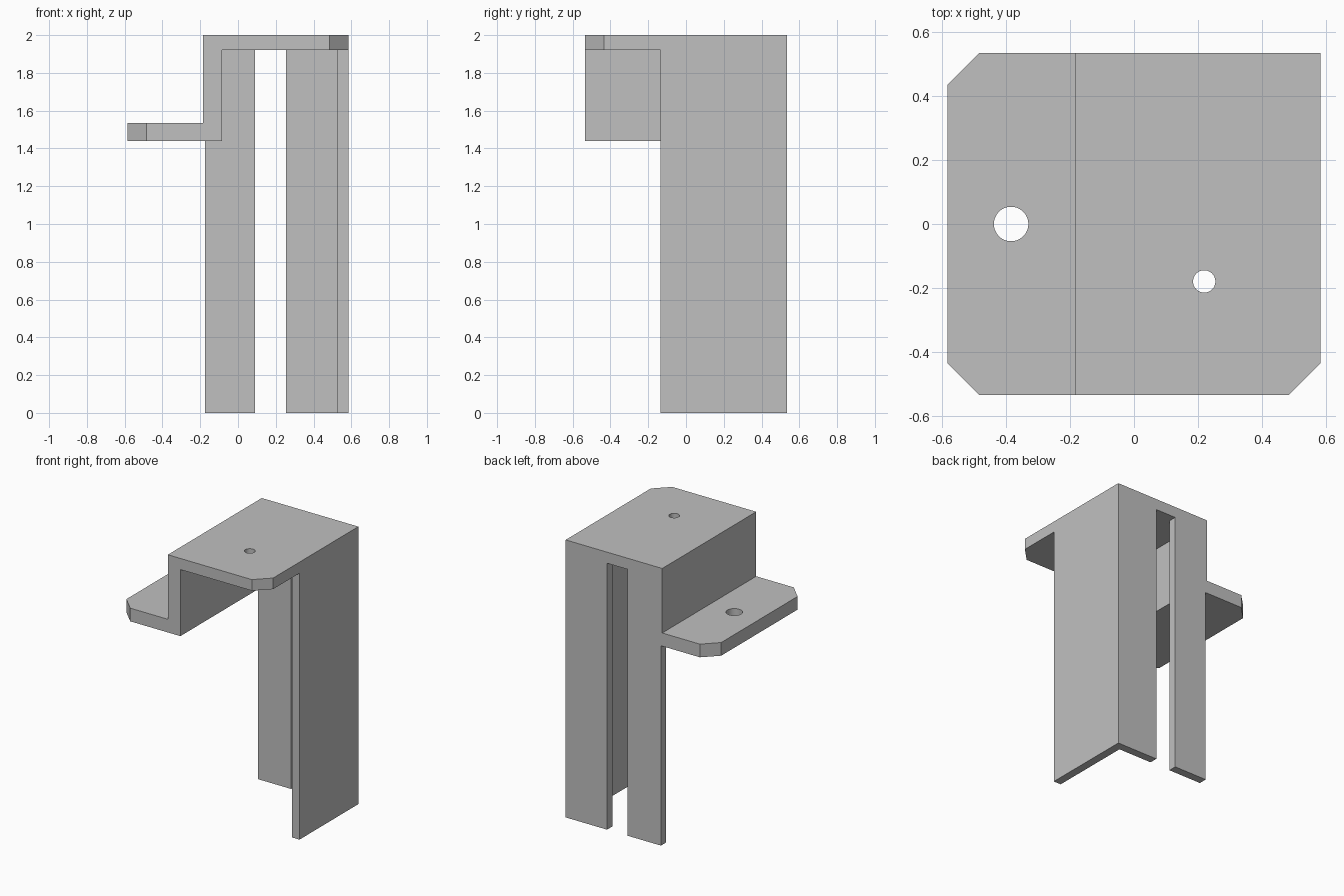
import bpy
import bmesh
from mathutils import Matrix, Vector

default = bpy.data.objects.get("Cube")
if default:
    bpy.data.objects.remove(default, do_unlink=True)

grey = bpy.data.materials.new("plain grey")
grey.use_nodes = True
colour = (0.527, 0.527, 0.527, 1)
grey.diffuse_color = colour
grey.node_tree.nodes["Principled BSDF"].inputs["Base Color"].default_value = colour

# Main dimensions
SIDE, DEPTH, TOP = 0.585, 0.535, 2.0
PLATE_Z, FLANGE_Z, FLANGE_TOP = 1.92, 1.44, 1.535
SHEET = 0.06
BACK = DEPTH - SHEET
STEP_OUT, STEP_IN = -0.185, -0.085


def make_object(name, bm):
    bmesh.ops.recalc_face_normals(bm, faces=bm.faces)
    mesh = bpy.data.meshes.new(name)
    bm.to_mesh(mesh)
    bm.free()
    mesh.materials.append(grey)
    obj = bpy.data.objects.new(name, mesh)
    bpy.context.collection.objects.link(obj)
    return obj


def extrude_xz(profile, y0, y1):
    """Solid from an outline in the xz plane, running from y0 to y1."""
    bm = bmesh.new()
    face = bm.faces.new([bm.verts.new((x, y0, z)) for x, z in profile])
    ext = bmesh.ops.extrude_face_region(bm, geom=[face])
    moved = [g for g in ext["geom"] if isinstance(g, bmesh.types.BMVert)]
    bmesh.ops.translate(bm, verts=moved, vec=(0, y1 - y0, 0))
    return bm


def rectangle(x0, x1, z0, z1):
    return [(x0, z0), (x1, z0), (x1, z1), (x0, z1)]


def drill(obj, name, x, y, z, radius):
    bm = bmesh.new()
    bmesh.ops.create_cone(bm, cap_ends=True, segments=48, radius1=radius,
                          radius2=radius, depth=0.3,
                          matrix=Matrix.Translation(Vector((x, y, z))))
    cutter = make_object(name, bm)
    cutter.hide_render = True
    cutter.hide_viewport = True
    mod = obj.modifiers.new(name, "BOOLEAN")
    mod.operation = "DIFFERENCE"
    mod.solver = "EXACT"
    mod.object = cutter


# Stepped bracket: top plate, drop wall and low flange, with clipped corners
bm = extrude_xz([(-SIDE, FLANGE_Z), (STEP_IN, FLANGE_Z), (STEP_IN, PLATE_Z),
                 (SIDE, PLATE_Z), (SIDE, TOP), (STEP_OUT, TOP),
                 (STEP_OUT, FLANGE_TOP), (-SIDE, FLANGE_TOP)], -DEPTH, DEPTH)
corners = []
for e in bm.edges:
    a, b = (v.co for v in e.verts)
    upright = abs(a.z - b.z) > 0.01 and abs(a.x - b.x) < 0.01
    if upright and abs(a.x) > SIDE - 0.01 and (a.x < 0 or a.y < 0):
        corners.append(e)
bmesh.ops.bevel(bm, geom=corners, offset=0.1, offset_type="OFFSET",
                segments=1, affect="EDGES", clamp_overlap=False)
bracket = make_object("stepped_bracket", bm)
drill(bracket, "flange_hole_cutter", -0.385, 0, 1.49, 0.054)
drill(bracket, "plate_hole_cutter", 0.22, -0.18, 1.96, 0.035)

# Side panel hanging under the plate
make_object("side_panel", extrude_xz(
    rectangle(SIDE - SHEET, SIDE, 0, PLATE_Z), -0.135, DEPTH))

# Two back panels with a slot between them; one is notched around the drop wall
make_object("left_back_panel", extrude_xz(
    rectangle(0.255, SIDE - SHEET, 0, PLATE_Z), BACK, DEPTH))
make_object("right_back_panel", extrude_xz(
    [(-0.175, 0), (0.09, 0), (0.09, PLATE_Z), (STEP_IN, PLATE_Z),
     (STEP_IN, FLANGE_Z), (-0.175, FLANGE_Z)], BACK, DEPTH))
